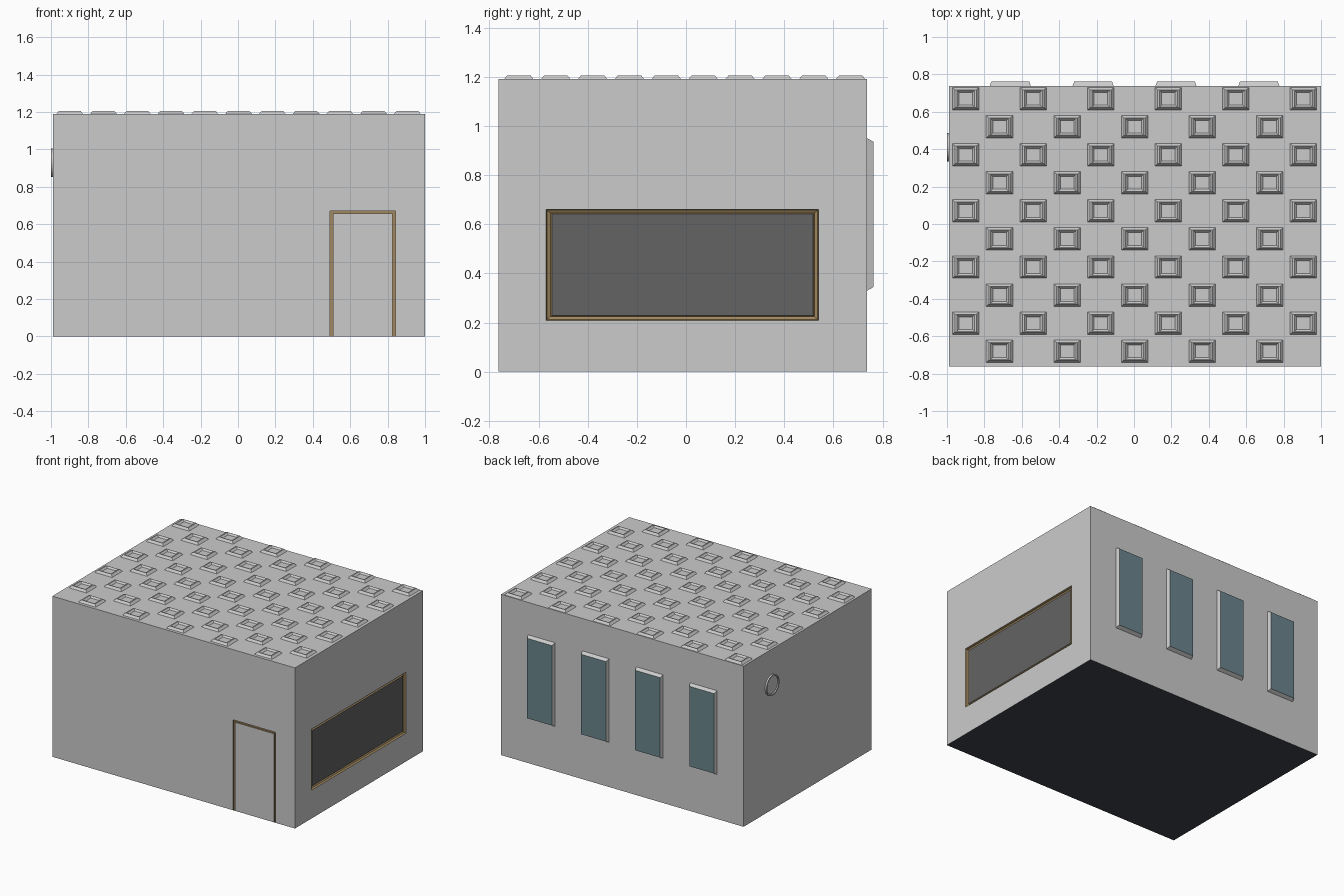
import bpy, bmesh, math
from mathutils import Vector

if "Cube" in bpy.data.objects:
    bpy.data.objects.remove(bpy.data.objects["Cube"])


def material(name, r, g, b):
    m = bpy.data.materials.new(name)
    m.diffuse_color = (r, g, b, 1)
    m.use_nodes = True
    m.node_tree.nodes["Principled BSDF"].inputs["Base Color"].default_value = m.diffuse_color
    return m


TAN = material("tan_wood", 0.35, 0.24, 0.11)
BOARD = material("dark_board", 0.126, 0.126, 0.126)
GLASS = material("teal_glass", 0.147, 0.24, 0.27)
FLOOR = material("dark_floor", 0.05, 0.056, 0.068)

X0, X1, Y0, Y1, H = -0.988, 1.0, -0.762, 0.737, 1.19


# Each side has a local frame: u along, v up, d outwards
def front(u, v, d): return Vector((u, Y0 - d, v))
def right(u, v, d): return Vector((X1 + d, u, v))
def back(u, v, d): return Vector((-u, Y1 + d, v))
def left(u, v, d): return Vector((X0 - d, -u, v))
def top(u, v, d): return Vector((u, v, H + d))
def bottom(u, v, d): return Vector((u, -v, -d))


def finish(bm, name, mat=None):
    bmesh.ops.remove_doubles(bm, verts=bm.verts, dist=1e-6)
    me = bpy.data.meshes.new(name)
    bm.to_mesh(me)
    bm.free()
    ob = bpy.data.objects.new(name, me)
    bpy.context.collection.objects.link(ob)
    if mat:
        me.materials.append(mat)
    return ob


def wall(name, side, u0, u1, v0, v1, holes=(), mat=None):
    """Thin wall made of grid cells, leaving out the rectangular holes."""
    us = sorted({round(a, 5) for h in holes for a in h[:2]} | {u0, u1})
    vs = sorted({round(a, 5) for h in holes for a in h[2:]} | {v0, v1})
    bm = bmesh.new()
    for a, b in zip(us, us[1:]):
        for c, d in zip(vs, vs[1:]):
            mu, mv = (a + b) / 2, (c + d) / 2
            if any(h[0] < mu < h[1] and h[2] < mv < h[3] for h in holes):
                continue
            bm.faces.new([bm.verts.new(side(u, v, 0))
                          for u, v in ((a, c), (b, c), (b, d), (a, d))])
    return finish(bm, name, mat)


def loft(bm, side, loops, closed=True, cap=False):
    """Join successive (u, v, d) loops with quads."""
    rows = [[bm.verts.new(side(*p)) for p in lp] for lp in loops]
    n = len(rows[0])
    for a, b in zip(rows, rows[1:]):
        for i in range(n if closed else n - 1):
            j = (i + 1) % n
            bm.faces.new((a[i], a[j], b[j], b[i]))
    if cap:
        bm.faces.new(rows[-1])


def rect(cu, cv, hu, hv, d):
    return [(cu + s * hu, cv + t * hv, d) for s, t in ((-1, -1), (1, -1), (1, 1), (-1, 1))]


# Floor
wall("floor", bottom, X0, X1, -Y1, -Y0, mat=FLOOR)

# Ceiling with staggered coffers
bm = bmesh.new()
holes = []
for row in range(10):
    y = 0.67 - 0.15 * row
    n = 6 - row % 2
    for k in range(n):
        x = 0.003 + 0.361 * (k - (n - 1) / 2)
        holes.append((x - 0.071, x + 0.071, y - 0.06, y + 0.06))
        loft(bm, top, [rect(x, y, 0.071, 0.06, 0), rect(x, y, 0.057, 0.047, 0.016),
                       rect(x, y, 0.048, 0.045, 0.016), rect(x, y, 0.036, 0.034, 0.004)], cap=True)
finish(bm, "ceiling_coffers")
wall("ceiling", top, X0, X1, Y0, Y1, holes)

# Back wall with four tapered window bays
holes = []
for k in range(4):
    u = -0.003 + 0.443 * (k - 1.5)
    holes.append((u - 0.11, u + 0.11, 0.33, 0.95))
    bm = bmesh.new()
    outer = rect(u, 0.64, 0.101, 0.296, 0.025)
    loft(bm, back, [rect(u, 0.64, 0.11, 0.31, 0), outer])
    finish(bm, f"window_frame_{k}")
    bm = bmesh.new()
    loft(bm, back, [outer], cap=True)
    finish(bm, f"window_pane_{k}", GLASS)
wall("back_wall", back, -X1, -X0, 0, H, holes)

# Right wall with a recessed board and its moulded frame
bu, bv = -0.015, 0.435
inner = rect(bu, bv, 0.531, 0.206, -0.01)
bm = bmesh.new()
loft(bm, right, [rect(bu, bv, 0.555, 0.226, 0), rect(bu, bv, 0.551, 0.222, -0.014),
                 rect(bu, bv, 0.537, 0.211, -0.02), inner])
finish(bm, "board_frame", TAN)
bm = bmesh.new()
loft(bm, right, [inner], cap=True)
finish(bm, "board_panel", BOARD)
wall("right_wall", right, Y0, Y1, 0, H, [(bu - 0.555, bu + 0.555, bv - 0.226, bv + 0.226)])

# Front wall with a grooved door frame
l, r, t, w = 0.493, 0.841, 0.67, 0.014


def door_path(o, d):
    return [(r - o, 0, d), (r - o, t - o, d), (l + o, t - o, d), (l + o, 0, d)]


bm = bmesh.new()
loft(bm, front, [door_path(0, 0), door_path(0, -0.012),
                 door_path(w, -0.012), door_path(w, 0)], closed=False)
finish(bm, "door_frame", TAN)
wall("front_wall", front, X0, X1, 0, H,
     [(l, l + w, 0, t), (r - w, r, 0, t), (l, r, t - w, t)])

# Left wall with a round dial
wall("left_wall", left, -Y1, -Y0, 0, H)


def ring(rad, d, n=32):
    return [(-0.41 + rad * math.cos(2 * math.pi * i / n),
             0.928 + rad * math.sin(2 * math.pi * i / n), d) for i in range(n)]


bm = bmesh.new()
loft(bm, left, [ring(0.076, 0), ring(0.076, 0.012), ring(0.067, 0.012), ring(0.065, 0.005)], cap=True)
dial = finish(bm, "round_dial")
bpy.context.view_layer.objects.active = dial
dial.select_set(True)
bpy.ops.object.shade_smooth_by_angle()
